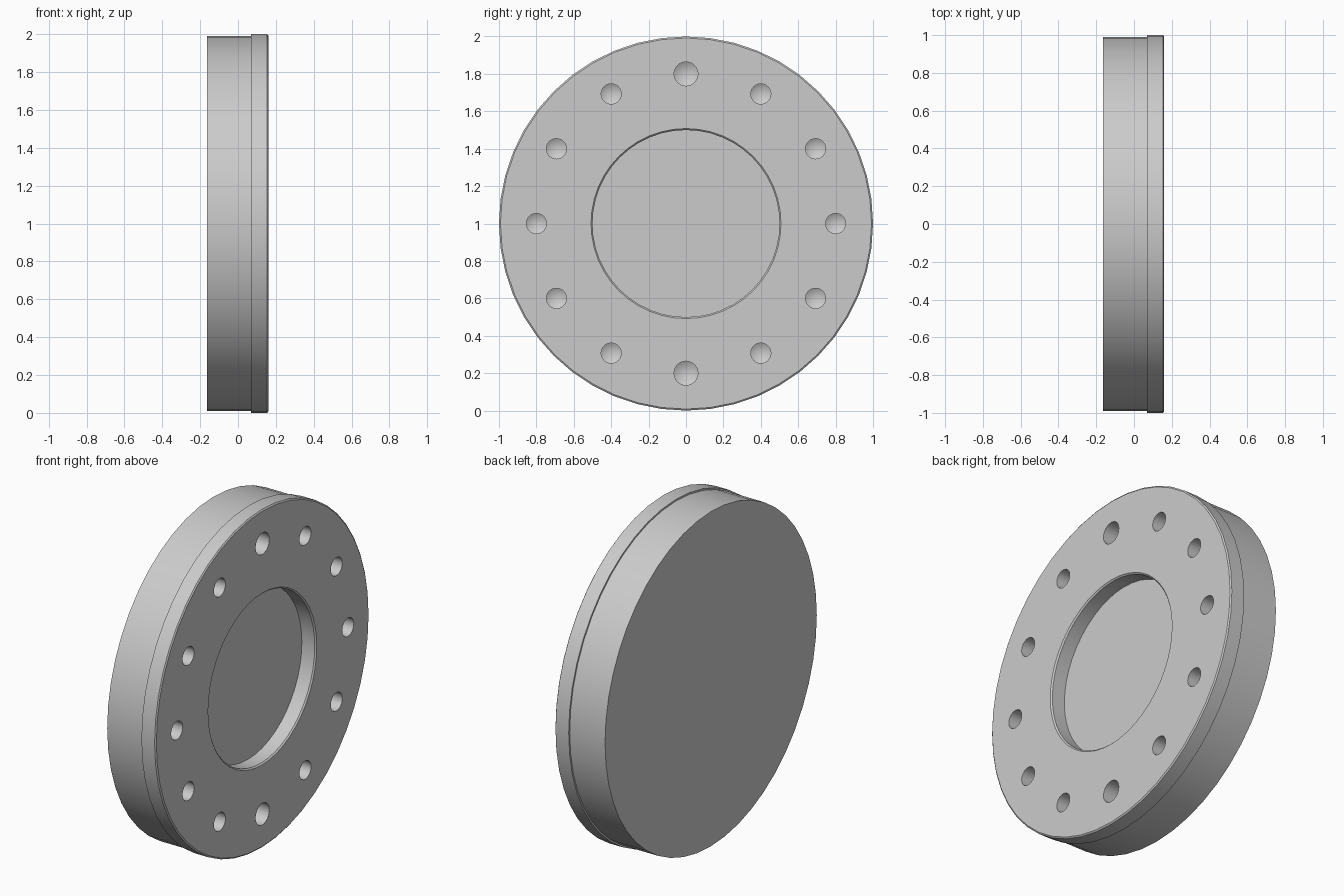
import bpy
import bmesh
from math import cos, sin, pi, radians

cube = bpy.data.objects.get("Cube")
if cube:
    bpy.data.objects.remove(cube, do_unlink=True)

CENTRE_Z = 1.0
metal = bpy.data.materials.new("light grey metal")
metal.use_nodes = True
colour = (0.6, 0.6, 0.6, 1)
metal.diffuse_color = colour
metal.node_tree.nodes["Principled BSDF"].inputs["Base Color"].default_value = colour


def lathe(bm, profile, sides, y=0.0, z=0.0):
    """Spin (x, radius) points round the x axis; zero radius closes an end."""
    rings = []
    for x, r in profile:
        count = sides if r > 0 else 1
        rings.append([bm.verts.new((x, y + r * cos(2 * pi * i / sides),
                                    z + r * sin(2 * pi * i / sides)))
                      for i in range(count)])
    for a, b in zip(rings, rings[1:]):
        for i in range(sides):
            j = (i + 1) % sides
            if len(a) == 1:
                bm.faces.new((a[0], b[i], b[j]))
            elif len(b) == 1:
                bm.faces.new((a[i], b[0], a[j]))
            else:
                bm.faces.new((a[i], b[i], b[j], a[j]))


def finish(bm, name):
    bmesh.ops.recalc_face_normals(bm, faces=bm.faces)
    mesh = bpy.data.meshes.new(name)
    bm.to_mesh(mesh)
    bm.free()
    mesh.materials.append(metal)
    obj = bpy.data.objects.new(name, mesh)
    obj.location.z = CENTRE_Z
    bpy.context.collection.objects.link(obj)
    return obj


# Disc body, slightly wider flange, chamfered rims and the round recess
bm = bmesh.new()
lathe(bm, [(-0.163, 0), (-0.163, 0.99), (0.068, 0.99), (0.068, 1.0),
           (0.154, 1.0), (0.16, 0.992), (0.16, 0.508), (0.152, 0.5),
           (0.068, 0.5), (0.068, 0)], 48)
disc = finish(bm, "flanged_disc")

# Twelve blind holes with conical ends, the top and bottom ones larger
bm = bmesh.new()
for k in range(12):
    angle = k * pi / 6
    r = 0.064 if k in (3, 9) else 0.054
    lathe(bm, [(0.05 - 0.58 * r, 0), (0.05, r), (0.2, r), (0.2, 0)], 24,
          0.8 * cos(angle), 0.8 * sin(angle))
cutter = finish(bm, "hole_cutter")
cutter.hide_render = True

cut = disc.modifiers.new("bolt holes", "BOOLEAN")
cut.operation = "DIFFERENCE"
cut.solver = "EXACT"
cut.object = cutter
bpy.ops.object.select_all(action="DESELECT")
disc.select_set(True)
bpy.context.view_layer.objects.active = disc
bpy.ops.object.modifier_apply(modifier=cut.name)
bpy.data.objects.remove(cutter, do_unlink=True)
bpy.ops.object.shade_smooth_by_angle(angle=radians(25))
